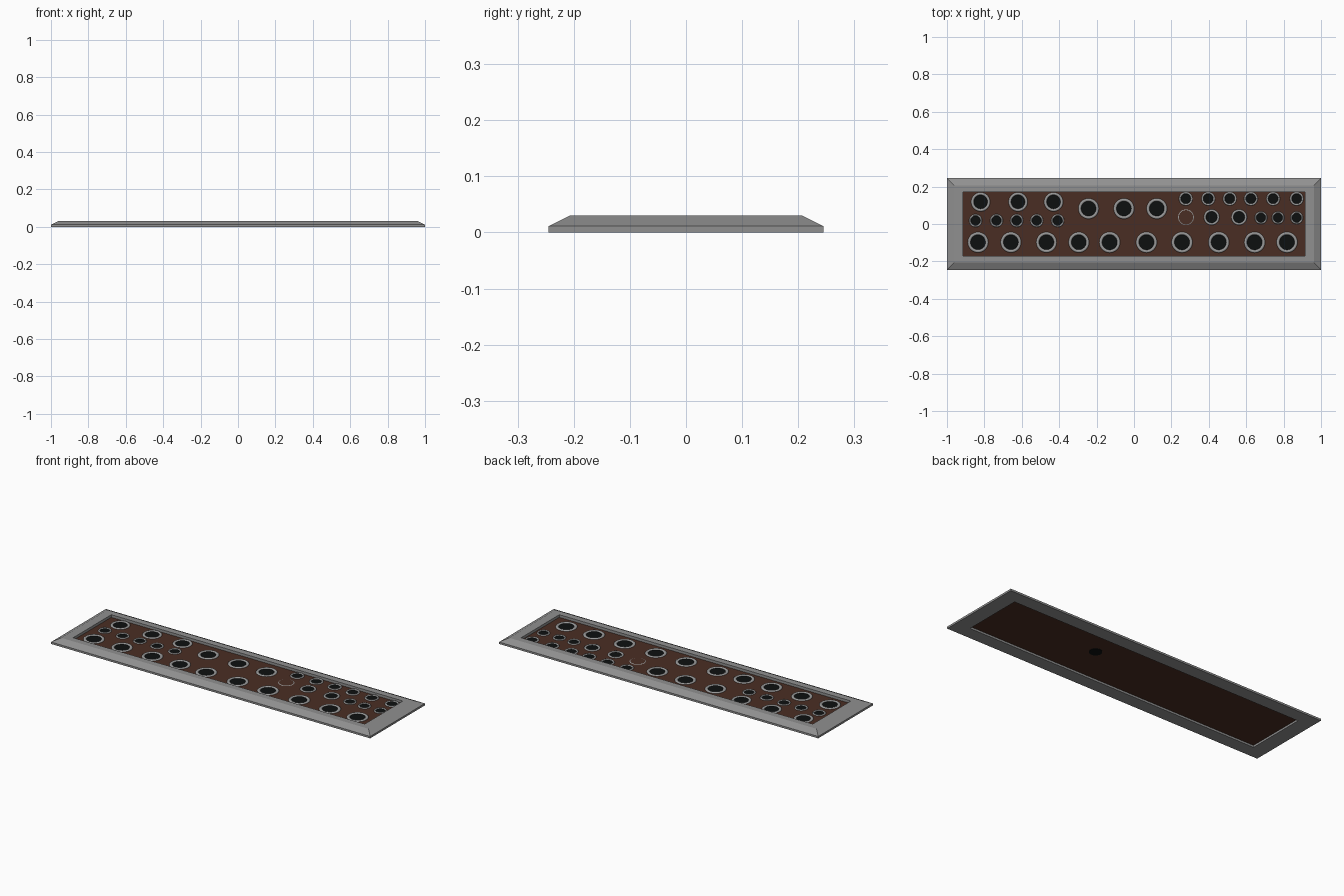
import bpy, bmesh, math

if "Cube" in bpy.data.objects:
    bpy.data.objects.remove(bpy.data.objects["Cube"])

def mat(name, rgb):
    m = bpy.data.materials.new(name)
    m.diffuse_color = (*rgb, 1)
    m.use_nodes = True
    m.node_tree.nodes["Principled BSDF"].inputs["Base Color"].default_value = m.diffuse_color
    return m

GREY = mat("frame grey", (0.28, 0.28, 0.28))
BROWN = mat("dark brown", (0.068, 0.027, 0.017))
STEEL = mat("ring steel", (0.32, 0.32, 0.32))
BLACK = mat("hole black", (0.004, 0.005, 0.005))

def finish(name, bm, mats):
    bmesh.ops.recalc_face_normals(bm, faces=bm.faces)
    me = bpy.data.meshes.new(name)
    bm.to_mesh(me)
    bm.free()
    for m in mats:
        me.materials.append(m)
    ob = bpy.data.objects.new(name, me)
    bpy.context.collection.objects.link(ob)
    return ob

# Frame: rectangular loops joined into a closed section
bm = bmesh.new()
section = [(1, .245, 0), (1, .245, .011), (.963, .207, .03),
           (.914, .171, .03), (.914, .171, 0)]
loops = [[bm.verts.new((sx * x, sy * y, z))
          for sx, sy in ((-1, -1), (1, -1), (1, 1), (-1, 1))] for x, y, z in section]
for i, a in enumerate(loops):
    b = loops[(i + 1) % len(loops)]
    for k in range(4):
        bm.faces.new((a[k], a[(k + 1) % 4], b[(k + 1) % 4], b[k]))
finish("frame", bm, [GREY])

PANEL_LOW, PANEL_TOP = .011, .015

def plank(name, x0, x1, y0, y1):
    bm = bmesh.new()
    bmesh.ops.create_cube(bm, size=1)
    for v in bm.verts:
        v.co = (x0 if v.co.x < 0 else x1, y0 if v.co.y < 0 else y1,
                PANEL_LOW if v.co.z < 0 else PANEL_TOP)
    finish(name, bm, [BROWN])

def socket(name, x, y, r, z, seg=32):
    # Rounded rim with a black disc set inside it
    bm = bmesh.new()
    prof = [(1, -.003), (1, .002), (.94, .005), (.84, .006), (.76, .004), (.72, .001)]
    rings = [[bm.verts.new((x + r * f * math.cos(2 * math.pi * k / seg),
                            y + r * f * math.sin(2 * math.pi * k / seg), z + h))
              for k in range(seg)] for f, h in prof]
    for a, b in zip(rings, rings[1:]):
        for k in range(seg):
            bm.faces.new((a[k], a[(k + 1) % seg], b[(k + 1) % seg], b[k]))
    bm.faces.new(rings[-1]).material_index = 1
    ob = finish(name, bm, [STEEL, BLACK])
    for p in ob.data.polygons:
        p.use_smooth = p.material_index == 0

# Planks: name, x range, y range, socket row height, radius, socket x positions
rows = [
    ("left_upper", -.914, -.332, .06, .171, .118, .051, (-.82, -.62, -.43)),
    ("left_lower", -.914, -.332, -.021, .06, .018, .035, (-.847, -.735, -.627, -.52, -.408)),
    ("middle", -.332, .214, -.021, .171, .082, .055, (-.243, -.054, .122)),
    ("right_upper", .214, .914, .091, .171, .135, .037, (.277, .397, .512, .625, .744, .87)),
    ("right_inner", .214, .637, -.021, .091, .036, .042, (.415, .562)),
    ("right_outer", .637, .914, -.021, .091, .033, .034, (.679, .77, .87)),
    ("front_left", -.914, -.203, -.171, -.021, -.098, .055, (-.834, -.658, -.468, -.295)),
    ("front_middle", -.203, .335, -.171, -.021, -.098, .056, (-.13, .067, .257)),
    ("front_right", .335, .914, -.171, -.021, -.098, .056, (.453, .645, .818)),
]
for name, x0, x1, y0, y1, sy, r, xs in rows:
    plank("plank_" + name, x0, x1, y0, y1)
    for i, sx in enumerate(xs):
        socket(f"socket_{name}_{i + 1}", sx, sy, r, PANEL_TOP)

# Sunken socket: thin rim showing above, black disc showing underneath
def disc(name, x, y, r0, r1, z0, z1, m):
    bm = bmesh.new()
    bmesh.ops.create_cone(bm, cap_ends=r0 == r1, segments=32, radius1=r0, radius2=r1, depth=z1 - z0)
    bmesh.ops.translate(bm, verts=bm.verts, vec=(x, y, (z0 + z1) / 2))
    finish(name, bm, [m])

disc("sunken_rim", .278, .036, .042, .038, PANEL_TOP, PANEL_TOP + .0015, STEEL)
disc("sunken_hole", .278, .036, .033, .033, PANEL_LOW - .002, PANEL_LOW + .001, BLACK)
